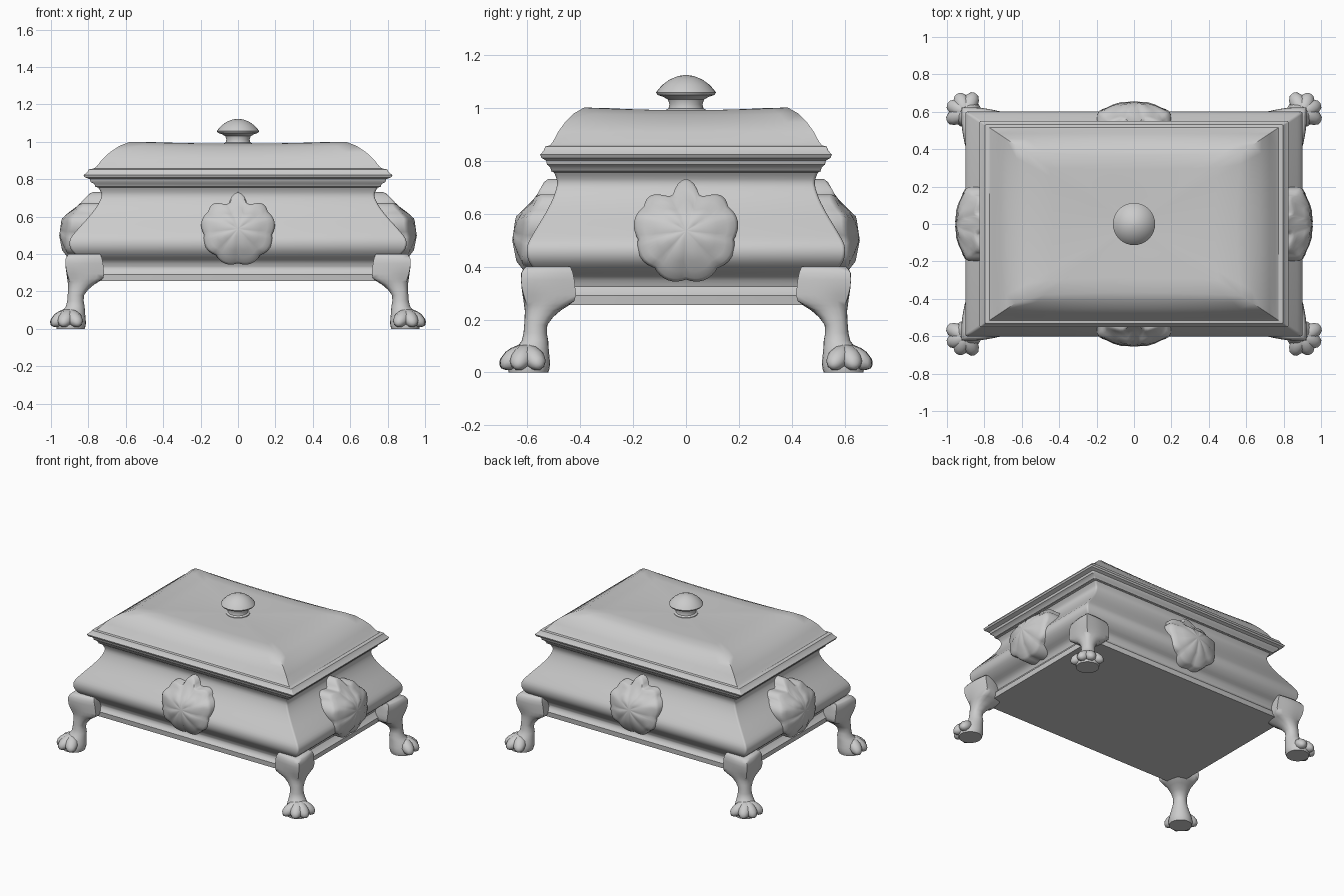
import bpy, bmesh
from math import sin, cos, pi, radians, sqrt, exp

if "Cube" in bpy.data.objects:
    bpy.data.objects.remove(bpy.data.objects["Cube"])

HX, HY = 0.90, 0.60          # widest half sizes of the body


def loft(name, rings, angle=35):
    """Bridge equal-length rings of points into one closed, smooth-shaded object."""
    bm = bmesh.new()
    vs = [[bm.verts.new(p) for p in r] for r in rings]
    n = len(rings[0])
    for a, b in zip(vs, vs[1:]):
        for i in range(n):
            j = (i + 1) % n
            bm.faces.new((a[i], a[j], b[j], b[i]))
    bm.faces.new(vs[0][::-1])
    bm.faces.new(vs[-1])
    bmesh.ops.recalc_face_normals(bm, faces=bm.faces)
    me = bpy.data.meshes.new(name)
    bm.to_mesh(me)
    bm.free()
    ob = bpy.data.objects.new(name, me)
    bpy.context.collection.objects.link(ob)
    bpy.ops.object.select_all(action='DESELECT')
    ob.select_set(True)
    bpy.context.view_layer.objects.active = ob
    bpy.ops.object.shade_smooth_by_angle(angle=radians(angle))
    return ob


def round_ring(s, z, r=0.012):
    """Rectangle ring with slightly rounded corners."""
    pts = []
    for q, (cx, cy) in enumerate([(1, 1), (-1, 1), (-1, -1), (1, -1)]):
        for k in range(4):
            a = q * pi / 2 + k * pi / 6
            pts.append((cx * (s * HX - r) + r * cos(a), cy * (s * HY - r) + r * sin(a), z))
    return pts


def dome_ring(s, z, pinch, dip, n=12):
    """Rectangle ring; pinch pulls side middles inward, dip lowers them."""
    pts = []
    for side in range(4):
        for i in range(n):
            u = -1 + 2 * i / n
            w = 1 - u * u
            v = 1 - pinch * w
            x, y = [(u, -v), (v, u), (-u, v), (-v, -u)][side]
            pts.append((x * s * HX, y * s * HY, z - dip * w))
    return pts


def smooth(table, steps):
    """Catmull-Rom resampling of a list of equal-size tuples."""
    out, m = [], len(table) - 1
    for i in range(m):
        p0, p1, p2, p3 = (table[max(0, min(m, i + k))] for k in (-1, 0, 1, 2))
        for j in range(steps):
            t = j / steps
            out.append(tuple(b + 0.5 * t * (c - a + t * (2*a - 5*b + 4*c - d + t * (3*(b - c) + d - a)))
                             for a, b, c, d in zip(p0, p1, p2, p3)))
    return out + [table[-1]]


# body: base moulding, swelling belly and narrow neck
belly = [(0.88, 0.325), (0.90, 0.36), (0.955, 0.39), (0.995, 0.43), (0.997, 0.48),
         (0.95, 0.535), (0.885, 0.60), (0.835, 0.66), (0.81, 0.715), (0.83, 0.755)]
body = [(0.91, 0.255), (0.915, 0.29), (0.895, 0.305)] + smooth(belly, 3) + [(0.85, 0.76)]
loft("chest_body", [round_ring(s, z) for s, z in body], 40)

# lid rim moulding
rim = [(0.845, 0.758), (0.855, 0.775), (0.875, 0.785), (0.88, 0.80), (0.91, 0.81),
       (0.917, 0.822), (0.895, 0.838), (0.885, 0.853), (0.865, 0.856)]
loft("lid_rim", [round_ring(s, z, 0.006) for s, z in rim], 40)

# lid dome with slightly pinched sides and raised corners
dome = [(0.86, 0.855, 0, 0), (0.838, 0.87, 0, 0), (0.805, 0.908, 0.0, 0), (0.76, 0.945, 0.015, 0.003),
        (0.705, 0.978, 0.03, 0.006), (0.64, 1.0, 0.045, 0.01), (0.5, 0.998, 0.04, 0.008),
        (0.25, 0.99, 0.02, 0.003), (0.02, 0.985, 0, 0)]
loft("lid_dome", [dome_ring(*d) for d in dome], 50)

# knob, turned
knob = [(0.078, 0.975), (0.078, 0.99), (0.066, 0.997), (0.062, 1.012), (0.068, 1.03), (0.085, 1.04),
        (0.108, 1.048), (0.113, 1.057), (0.105, 1.068), (0.088, 1.087), (0.06, 1.107),
        (0.03, 1.119), (0.004, 1.123)]
loft("lid_knob", [[(r * cos(a * pi / 16), r * sin(a * pi / 16), z) for a in range(32)]
                  for r, z in knob], 40)

# shell ornaments on the four sides: z, outward offset from the belly
CREST = [(0.34, -0.02), (0.42, 0.04), (0.50, 0.056), (0.59, 0.042), (0.64, -0.015), (0.74, -0.09)]


def crest(z):
    for (z0, a), (z1, b) in zip(CREST, CREST[1:]):
        if z <= z1:
            return a + (b - a) * (z - z0) / (z1 - z0)
    return CREST[-1][1]


def shell(name, half, axis, sign):
    rings, n = [], 72
    for k, inset in [(1, 0.12), (1, 0), (0.94, -0.008), (0.8, 0), (0.6, 0), (0.4, 0), (0.2, 0), (0.02, 0)]:
        ring = []
        for i in range(n):
            a = 2 * pi * i / n                          # 0 = straight up
            b = min(a, 2 * pi - a)
            rib = abs(cos(4.5 * b))
            notch = exp(-((b - 0.45) / 0.27) ** 2)      # shoulders beside the top bud
            r = (0.184 + 0.015 * rib - 0.045 * notch) * k
            u, z = r * sin(a), 0.535 + r * cos(a)
            c = crest(z)
            if axis == 'x' and c < 0 and z > 0.5:
                c *= 1.5
            d = half + c - 0.065 * abs(u / 0.2) ** 2.5 + 0.01 * (rib - 0.8) * k - inset
            ring.append((u, sign * d, z) if axis == 'y' else (sign * d, u, z))
        rings.append(ring)
    loft(name, rings, 50)


shell("front_shell", HY, 'y', -1)
shell("back_shell", HY, 'y', 1)
shell("right_shell", HX, 'x', 1)
shell("left_shell", HX, 'x', -1)

# legs: z, centre offset along both axes, outward radius, cross radius, squareness (1 = diamond)
LEG = [(0.40, -0.085, 0.125, 0.11, 0.8), (0.375, -0.085, 0.15, 0.125, 0.8), (0.32, -0.09, 0.155, 0.13, 0.8),
       (0.27, -0.09, 0.135, 0.125, 0.7), (0.235, -0.06, 0.08, 0.075, 0.4), (0.18, -0.033, 0.045, 0.045, 0.1),
       (0.12, -0.03, 0.05, 0.05, 0), (0.08, -0.015, 0.07, 0.065, 0), (0.03, -0.008, 0.08, 0.078, 0),
       (0.0, -0.005, 0.075, 0.075, 0)]
# toes: angle from the diagonal, reach, size
TOES = [(-72, 0.082, 0.042), (-22, 0.078, 0.042), (22, 0.078, 0.042), (72, 0.082, 0.042)]


def leg(name, sx, sy):
    def place(d, w, z):                                # diagonal frame to world
        return (sx * (HX + (d - w) / sqrt(2)), sy * (HY + (d + w) / sqrt(2)), z)

    rings = []
    for z, c, rd, rw, sq in smooth(LEG, 2):
        ring = []
        for i in range(24):
            co, si = cos(i * pi / 12), sin(i * pi / 12)
            f = 1 + sq * (1 / (abs(co) + abs(si)) - 1)
            back = min(rd, 0.09) if co < 0 else rd     # flatter behind
            ring.append(place(c * sqrt(2) + back * co * f, rw * si * f, z))
        rings.append(ring)
    loft(name + "_leg", rings, 60)
    for t, (ang, reach, size) in enumerate(TOES):
        ca, sa = cos(radians(ang)), sin(radians(ang))
        rings = []
        for f, rad in [(0.0, 0.75), (0.4, 1.0), (0.75, 1.0), (1.05, 0.85), (1.3, 0.5), (1.36, 0.15)]:
            ring = []
            for i in range(10):
                o = size * rad * cos(i * pi / 5)
                z = max(0.0, 0.075 - 0.03 * f + size * rad * sin(i * pi / 5))
                e = f * reach
                ring.append(place(e * ca - o * sa, e * sa + o * ca, z))
            rings.append(ring)
        loft(f"{name}_toe_{t + 1}", rings, 60)


for fx, sx in (("left", -1), ("right", 1)):
    for fy, sy in (("front", -1), ("back", 1)):
        leg(f"{fy}_{fx}", sx, sy)
